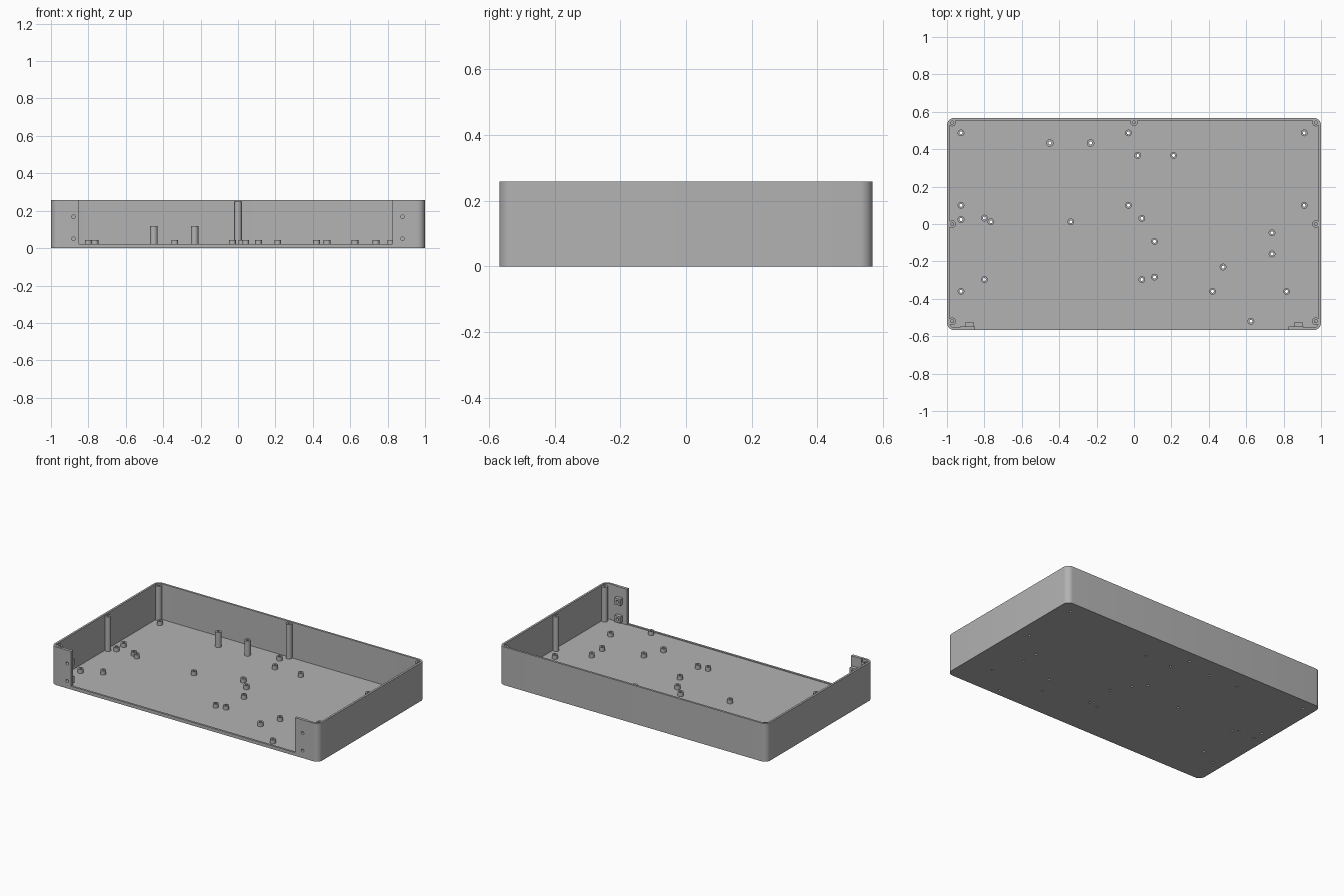
import bpy, bmesh, math
from mathutils import Matrix, Vector

cube = bpy.data.objects.get("Cube")
if cube:
    bpy.data.objects.remove(cube, do_unlink=True)

W, D, H = 1.0, 0.568, 0.258      # half width, half depth, height
WALL, FLOOR, LIP = 0.014, 0.017, 0.022
CORNER, HOLE = 0.04, 0.008

grey = bpy.data.materials.new("plain grey")
grey.use_nodes = True
grey.diffuse_color = (0.45, 0.45, 0.45, 1)
grey.node_tree.nodes["Principled BSDF"].inputs["Base Color"].default_value = grey.diffuse_color


def finish(name, bm):
    bmesh.ops.recalc_face_normals(bm, faces=bm.faces)
    mesh = bpy.data.meshes.new(name)
    bm.to_mesh(mesh)
    bm.free()
    mesh.materials.append(grey)
    ob = bpy.data.objects.new(name, mesh)
    bpy.context.collection.objects.link(ob)
    return ob


def smooth(ob):
    bpy.ops.object.select_all(action='DESELECT')
    ob.select_set(True)
    bpy.context.view_layer.objects.active = ob
    bpy.ops.object.shade_smooth_by_angle(angle=math.radians(35))


def add_box(bm, x, y, z):
    """Box from (low, high) pairs."""
    size = Matrix.Diagonal((x[1] - x[0], y[1] - y[0], z[1] - z[0], 1))
    mid = Vector((sum(x), sum(y), sum(z))) / 2
    bmesh.ops.create_cube(bm, size=1, matrix=Matrix.Translation(mid) @ size)


def add_rod(bm, centre, radius, length, axis='Z'):
    turn = Matrix.Rotation(math.pi / 2, 4, 'X') if axis == 'Y' else Matrix()
    bmesh.ops.create_cone(bm, cap_ends=True, segments=20, radius1=radius, radius2=radius,
                          depth=length, matrix=Matrix.Translation(centre) @ turn)


def rounded_box(name, hx, hy, radius, z0, z1):
    """Upright box with rounded vertical corners."""
    bm = bmesh.new()
    steps = 8
    ring = []
    for quarter, (sx, sy) in enumerate(((1, 1), (-1, 1), (-1, -1), (1, -1))):
        for i in range(steps + 1):
            a = math.pi / 2 * (quarter + i / steps)
            ring.append(bm.verts.new((sx * (hx - radius) + radius * math.cos(a),
                                      sy * (hy - radius) + radius * math.sin(a), z0)))
    base = bm.faces.new(ring)
    top = bmesh.ops.extrude_face_region(bm, geom=[base])["geom"]
    bmesh.ops.translate(bm, vec=(0, 0, z1 - z0), verts=[v for v in top if isinstance(v, bmesh.types.BMVert)])
    return finish(name, bm)


def boolean(ob, cutter, operation='DIFFERENCE'):
    mod = ob.modifiers.new("cut", 'BOOLEAN')
    mod.operation, mod.solver, mod.object = operation, 'EXACT', cutter
    bpy.context.view_layer.objects.active = ob
    bpy.ops.object.modifier_apply(modifier=mod.name)
    bpy.data.objects.remove(cutter, do_unlink=True)


def turned(name, x, y, profile, segments=24):
    """Spin a radius/height profile about a vertical axis."""
    bm = bmesh.new()
    verts = [bm.verts.new((r, 0, z)) for r, z in profile]
    edges = [bm.edges.new(pair) for pair in zip(verts, verts[1:])]
    bmesh.ops.spin(bm, geom=verts + edges, cent=(0, 0, 0), axis=(0, 0, 1),
                   angle=math.tau, steps=segments)
    bmesh.ops.remove_doubles(bm, verts=bm.verts, dist=0.0001)
    ob = finish(name, bm)
    ob.location = (x, y, 0)
    smooth(ob)
    return ob


# Standoff positions on the floor
low = [(-.925, .487), (-.03, .487), (.91, .487), (.02, .367), (.212, .367),
       (-.925, .10), (-.03, .10), (.91, .10), (-.925, .024), (-.80, .032),
       (-.765, .012), (-.338, .012), (.042, .03), (.11, -.093), (.738, -.047),
       (.738, -.16), (.11, -.284), (.042, -.297), (-.80, -.297), (-.925, -.36),
       (.476, -.23), (.42, -.36), (.816, -.36), (.625, -.52)]
tall = [(-.45, .433), (-.232, .433)]

# Tray: hollow rounded box with a wide opening in the front wall
tray = rounded_box("tray", W, D, CORNER, 0, H)
boolean(tray, rounded_box("cavity", W - WALL, D - WALL, CORNER - WALL, FLOOR, H + 0.1))

bm = bmesh.new()
add_box(bm, (-.85, .825), (-D - .1, -D + .1), (LIP, H + .1))
boolean(tray, finish("front_opening", bm))

# Thicker front tabs, each with two fastening blocks
bm = bmesh.new()
add_box(bm, (-.93, -.85), (-D + .004, -.548), (FLOOR - .005, H))
add_box(bm, (.825, .905), (-D + .004, -.548), (FLOOR - .005, H))
boolean(tray, finish("tabs", bm), 'UNION')

bolts = [(x, z) for x in (-.88, .88) for z in (.05, .168)]
bm = bmesh.new()
for x, z in bolts:
    add_box(bm, (x - .022, x + .022), (-.553, -.523), (z - .022, z + .022))
boolean(tray, finish("blocks", bm), 'UNION')

# Holes through the floor and the front tabs
bm = bmesh.new()
for x, y in low + tall:
    add_rod(bm, (x, y, 0), HOLE, .1)
for x, z in bolts:
    add_rod(bm, (x, -D, z), .01, .2, 'Y')
boolean(tray, finish("holes", bm))
smooth(tray)

# Hollow standoffs
for spots, radius, top, name in ((low, .018, .044, "low_standoff"),
                                 (tall, .02, .119, "tall_standoff")):
    for x, y in spots:
        turned(name, x, y, [(HOLE, FLOOR), (HOLE, top), (radius, top), (radius, FLOOR)])

# Lid screw posts along the walls, with blind holes
post_top = H - .008
posts = [(0, .545)] + [(s * .972, y) for s in (-1, 1) for y in (.542, 0, -.52)]
for x, y in posts:
    turned("screw_post", x, y, [(0, .15), (HOLE, .15), (HOLE, post_top),
                                (.02, post_top), (.02, FLOOR)])
